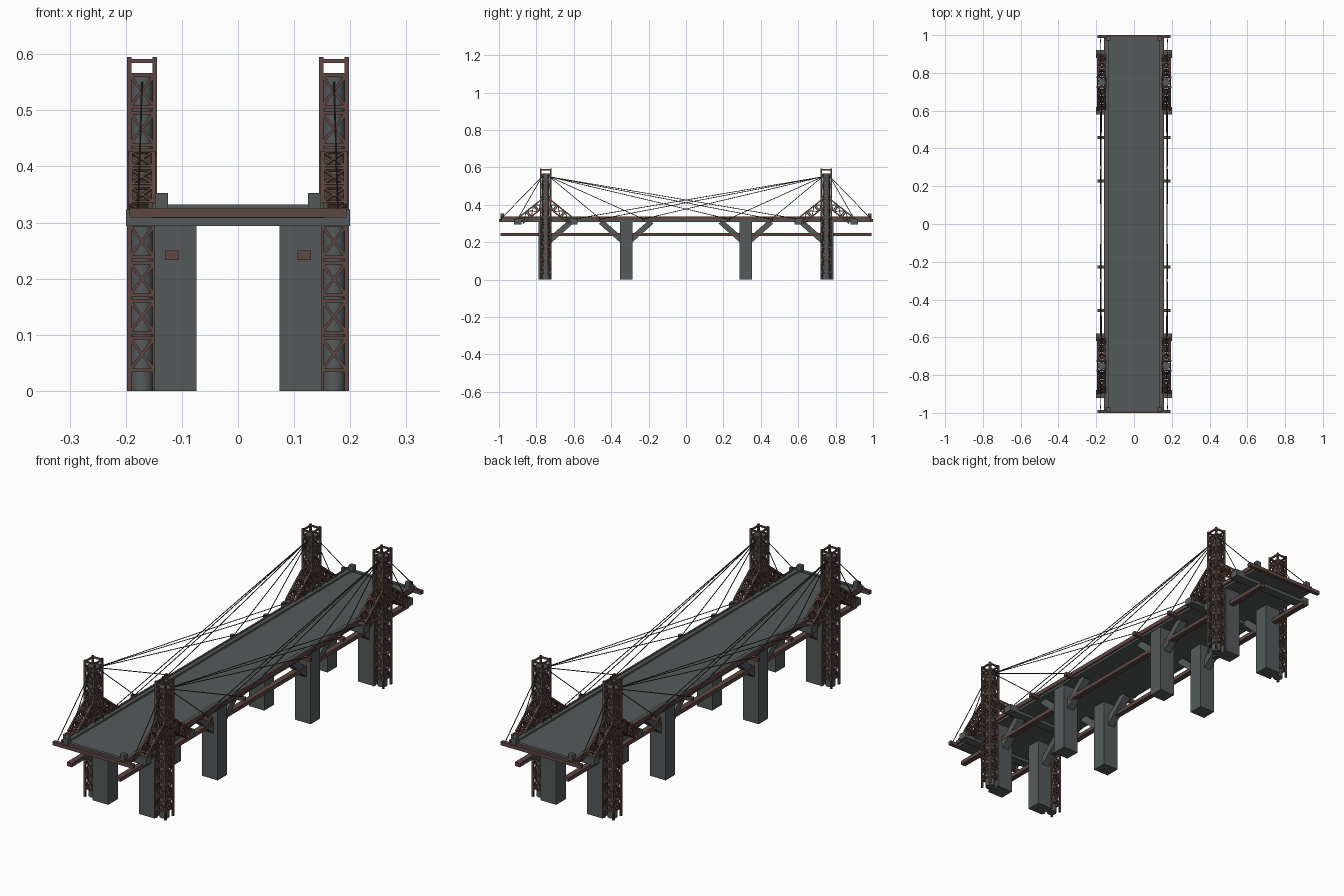
import bpy, bmesh, math
from mathutils import Matrix, Vector

if "Cube" in bpy.data.objects:
    bpy.data.objects.remove(bpy.data.objects["Cube"])


def material(name, rgb):
    m = bpy.data.materials.new(name)
    m.diffuse_color = (*rgb, 1)
    m.use_nodes = True
    m.node_tree.nodes["Principled BSDF"].inputs["Base Color"].default_value = m.diffuse_color
    return m


GREY = material("concrete grey", (0.090, 0.102, 0.102))
RUST = material("rusty steel", (0.112, 0.064, 0.054))
DARK = material("dark cable", (0.035, 0.042, 0.042))


def finish(bm, name, mat):
    bmesh.ops.recalc_face_normals(bm, faces=bm.faces)
    me = bpy.data.meshes.new(name)
    bm.to_mesh(me)
    bm.free()
    me.materials.append(mat)
    ob = bpy.data.objects.new(name, me)
    bpy.context.collection.objects.link(ob)
    return ob


def box(bm, x0, x1, y0, y1, z0, z1):
    m = Matrix.Translation(((x0 + x1) / 2, (y0 + y1) / 2, (z0 + z1) / 2)) @ \
        Matrix.Diagonal((abs(x1 - x0), abs(y1 - y0), abs(z1 - z0), 1))
    bmesh.ops.create_cube(bm, size=1, matrix=m)


def frame(a, b, hint):
    """Matrix at the middle of a-b with z along it and x near the hint."""
    z = (b - a).normalized()
    y = z.cross(hint).normalized()
    x = y.cross(z)
    m = Matrix((x, y, z)).transposed().to_4x4()
    m.translation = (a + b) / 2
    return m


def bar(bm, a, b, w, h, hint=(1, 0, 0)):
    """Box from a to b, w wide along the hint and h the other way."""
    a, b = Vector(a), Vector(b)
    bmesh.ops.create_cube(bm, size=1, matrix=frame(a, b, Vector(hint)) @
                          Matrix.Diagonal((w, h, (b - a).length, 1)))


def lattice(bm, m, wx, wy, length, panels, post, beam, brace):
    """Four posts along local z, with rails and crosses on each face."""
    r = m.to_3x3()

    def seg(p, q, w, h, hint):
        bar(bm, m @ Vector(p), m @ Vector(q), w, h, r @ Vector(hint))

    hx, hy = wx / 2 - post / 2, wy / 2 - post / 2
    for sx in (-1, 1):
        for sy in (-1, 1):
            seg((sx * hx, sy * hy, 0), (sx * hx, sy * hy, length), post, post, (1, 0, 0))
    for s in (-1, 1):
        faces = [((-hx, s * hy), (hx, s * hy), (0, 1, 0)),
                 ((s * hx, -hy), (s * hx, hy), (1, 0, 0))]
        for (a, b, n) in faces:
            for z0, z1, cross in panels:
                seg((*a, z0), (*b, z0), beam, beam, n)
                if cross:
                    seg((*a, z1), (*b, z1), beam, beam, n)
                    seg((*a, z0), (*b, z1), 0.004, brace, n)
                    seg((*a, z1), (*b, z0), 0.004, brace, n)


SIDES = (-1, 1)
TX, TY = 0.171, 0.75

# Road slab, kerbs and end posts
bm = bmesh.new()
box(bm, -0.153, 0.153, -0.985, 0.985, 0.308, 0.326)
finish(bm, "road_deck", GREY)
bm = bmesh.new()
for s in SIDES:
    box(bm, s * 0.135, s * 0.152, -0.985, 0.985, 0.32, 0.334)
    box(bm, -0.14, 0.14, s * 0.975, s * 0.988, 0.32, 0.332)
    for t in SIDES:
        box(bm, s * 0.125, s * 0.148, t * 0.972, t * 0.992, 0.318, 0.353)
finish(bm, "kerbs_and_end_posts", GREY)

# Steel edge girders and cross beams
bm = bmesh.new()
for s in SIDES:
    box(bm, s * 0.152, s * 0.160, -0.99, 0.99, 0.318, 0.337)
finish(bm, "edge_girders", RUST)
bm = bmesh.new()
for s in SIDES:
    for y in (0.227, 0.457):
        box(bm, -0.193, 0.193, s * y - 0.008, s * y + 0.008, 0.309, 0.3245)
    box(bm, -0.193, 0.193, s * 0.984, s * 1.0, 0.309, 0.325)
finish(bm, "steel_cross_beams", RUST)

# Concrete cross beams under the braces
bm = bmesh.new()
for s in SIDES:
    for y in (0.6, 0.9):
        box(bm, -0.2, 0.2, s * y - 0.02, s * y + 0.02, 0.294, 0.3235)
finish(bm, "concrete_cross_beams", GREY)

# Piers and slanted struts
bm = bmesh.new()
for sx in SIDES:
    for sy in SIDES:
        for y in (0.32, 0.755):
            box(bm, sx * 0.074, sx * 0.149, sy * (y - 0.033), sy * (y + 0.033), 0, 0.312)
finish(bm, "piers", GREY)
bm = bmesh.new()
for sx in SIDES:
    for sy in SIDES:
        for y, d in ((0.32, 1), (0.32, -1), (0.75, -1)):
            bar(bm, (sx * 0.112, sy * (y + d * 0.02), 0.208),
                (sx * 0.112, sy * (y + d * 0.135), 0.31), 0.034, 0.03)
finish(bm, "pier_struts", GREY)

# Long rails below the deck
bm = bmesh.new()
for s in SIDES:
    box(bm, s * 0.106, s * 0.130, -0.993, 0.993, 0.233, 0.25)
finish(bm, "lower_rails", RUST)

# Towers: lattice frame round a column
panels = [(0.037 + 0.067 * k, 0.094 + 0.067 * k, True) for k in range(8)]
panels.append((0.588, 0, False))
frames, cols = bmesh.new(), bmesh.new()
for sx in SIDES:
    for sy in SIDES:
        lattice(frames, Matrix.Translation((sx * TX, sy * TY, 0)),
                0.053, 0.06, 0.595, panels, 0.008, 0.0065, 0.005)
        bmesh.ops.create_cone(cols, cap_ends=True, segments=16, radius1=0.02, radius2=0.02,
                              depth=0.566, matrix=Matrix.Translation((sx * TX, sy * TY, 0.283)))
finish(frames, "tower_frames", RUST)
col = finish(cols, "tower_columns", GREY)
bpy.context.view_layer.objects.active = col
col.select_set(True)
bpy.ops.object.shade_smooth_by_angle()

# Sloping lattice braces on both sides of each tower
bm = bmesh.new()
for sx in SIDES:
    for sy in SIDES:
        for d in SIDES:
            a = Vector((sx * TX, sy * TY + d * 0.01, 0.414))
            b = Vector((sx * TX, sy * TY + d * 0.132, 0.318))
            m = frame(a, b, Vector((1, 0, 0)))
            m.translation = a
            step = (b - a).length / 3
            lattice(bm, m, 0.048, 0.045, 3 * step + 0.004,
                    [(k * step + 0.004, (k + 1) * step - 0.004, True) for k in range(3)],
                    0.007, 0.006, 0.0045)
            # foot plate
            y = sy * TY + d * 0.135
            box(bm, sx * 0.147, sx * 0.195, y - 0.024, y + 0.024, 0.3235, 0.327)
finish(bm, "tower_braces", RUST)

# Stay cables fanning from the tower tops to the cross beams
bm = bmesh.new()
for sx in SIDES:
    for sy in SIDES:
        for y in (0.99, 0.9, 0.457, 0.227, -0.227, -0.457, -0.6):
            top = Vector((sx * TX, sy * (TY + (0.02 if y > TY else -0.02)), 0.55))
            end = Vector((sx * 0.178, sy * y, 0.324))
            bmesh.ops.create_cone(bm, cap_ends=True, segments=6, radius1=0.0018, radius2=0.0018,
                                  depth=(end - top).length,
                                  matrix=frame(top, end, Vector((1, 0, 0))))
finish(bm, "stay_cables", DARK)
